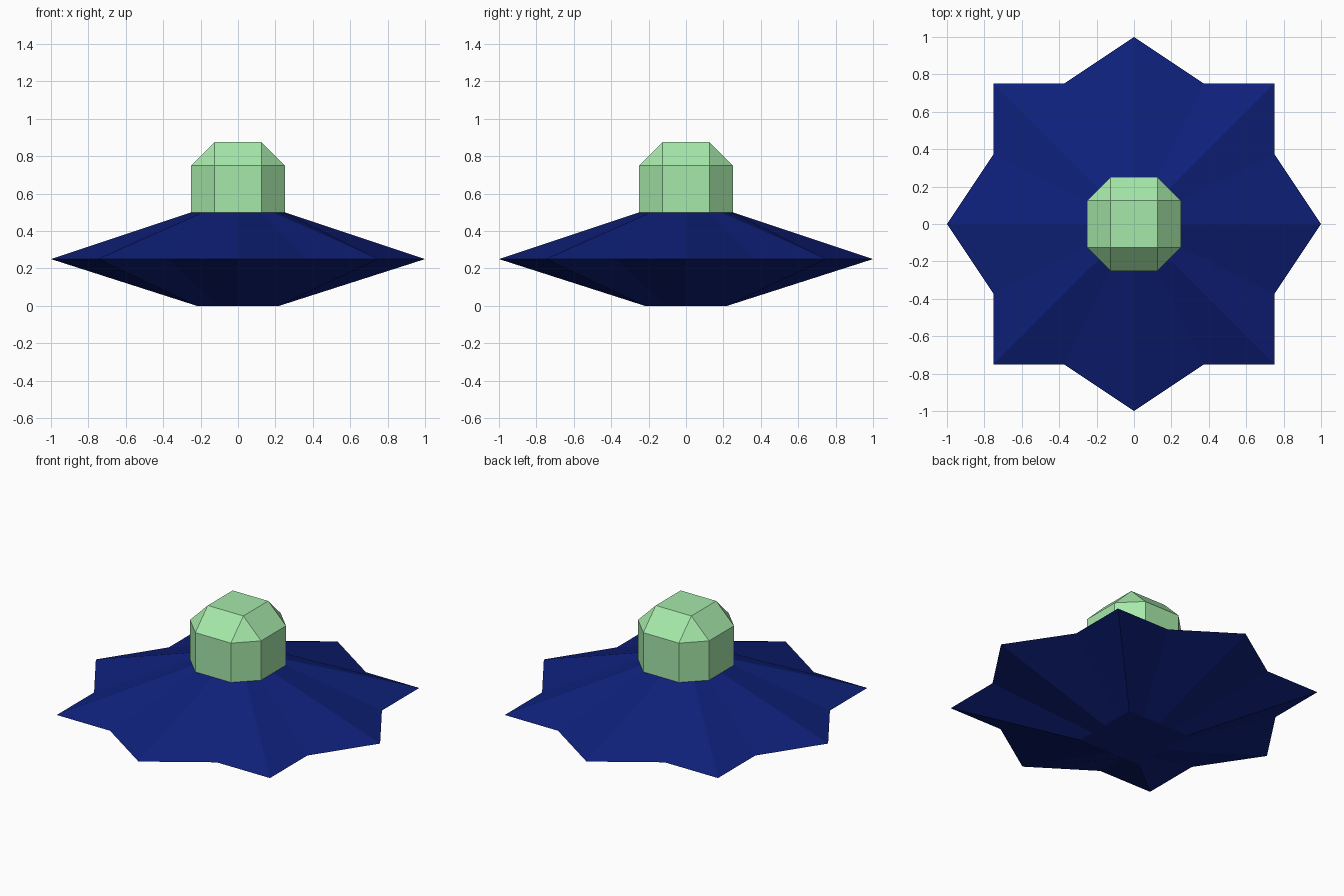
import bpy
import bmesh

if "Cube" in bpy.data.objects:
    bpy.data.objects.remove(bpy.data.objects["Cube"])


def material(name, rgb):
    m = bpy.data.materials.new(name)
    m.diffuse_color = (*rgb, 1)
    m.use_nodes = True
    m.node_tree.nodes["Principled BSDF"].inputs["Base Color"].default_value = m.diffuse_color
    return m


def around(pts):
    """Repeat a quarter outline four times around z."""
    out = []
    for _ in range(4):
        out += pts
        pts = [(-y, x) for x, y in pts]
    return out


def loft(name, rings, mat):
    """Skin a stack of (outline, z) rings and cap both ends."""
    bm = bmesh.new()
    loops = [[bm.verts.new((x, y, z)) for x, y in pts] for pts, z in rings]
    n = len(loops[0])
    for a, b in zip(loops, loops[1:]):
        for i in range(n):
            j = (i + 1) % n
            bm.faces.new((a[i], a[j], b[j], b[i]))
    bm.faces.new(loops[0][::-1])
    bm.faces.new(loops[-1])
    # Merge points that coincide (the dome's roof corners)
    bmesh.ops.remove_doubles(bm, verts=bm.verts, dist=0.0001)
    bmesh.ops.recalc_face_normals(bm, faces=bm.faces)
    me = bpy.data.meshes.new(name)
    bm.to_mesh(me)
    bm.free()
    me.materials.append(mat)
    ob = bpy.data.objects.new(name, me)
    bpy.context.collection.objects.link(ob)
    return ob


blue = material("navy", (0.0045, 0.0145, 0.195))
green = material("pale_green", (0.38, 0.81, 0.40))

# Eight-pointed star saucer: square underside, star rim, octagonal top
under = around([(0.22, 0), (0.22, 0.11), (0.22, 0.22), (0.11, 0.22)])
rim = around([(1, 0), (0.75, 0.375), (0.75, 0.75), (0.375, 0.75)])
top = around([(0.25, 0), (0.25, 0.125), (0.1875, 0.1875), (0.125, 0.25)])
loft("star_saucer", [(under, 0), (rim, 0.25), (top, 0.5)], blue)

# Octagonal cabin with a chamfered roof ending in a square
octagon = around([(0.25, 0.125), (0.125, 0.25)])
roof = around([(0.125, 0.125), (0.125, 0.125)])
loft("dome", [(octagon, 0.5), (octagon, 0.75), (roof, 0.875)], green)
